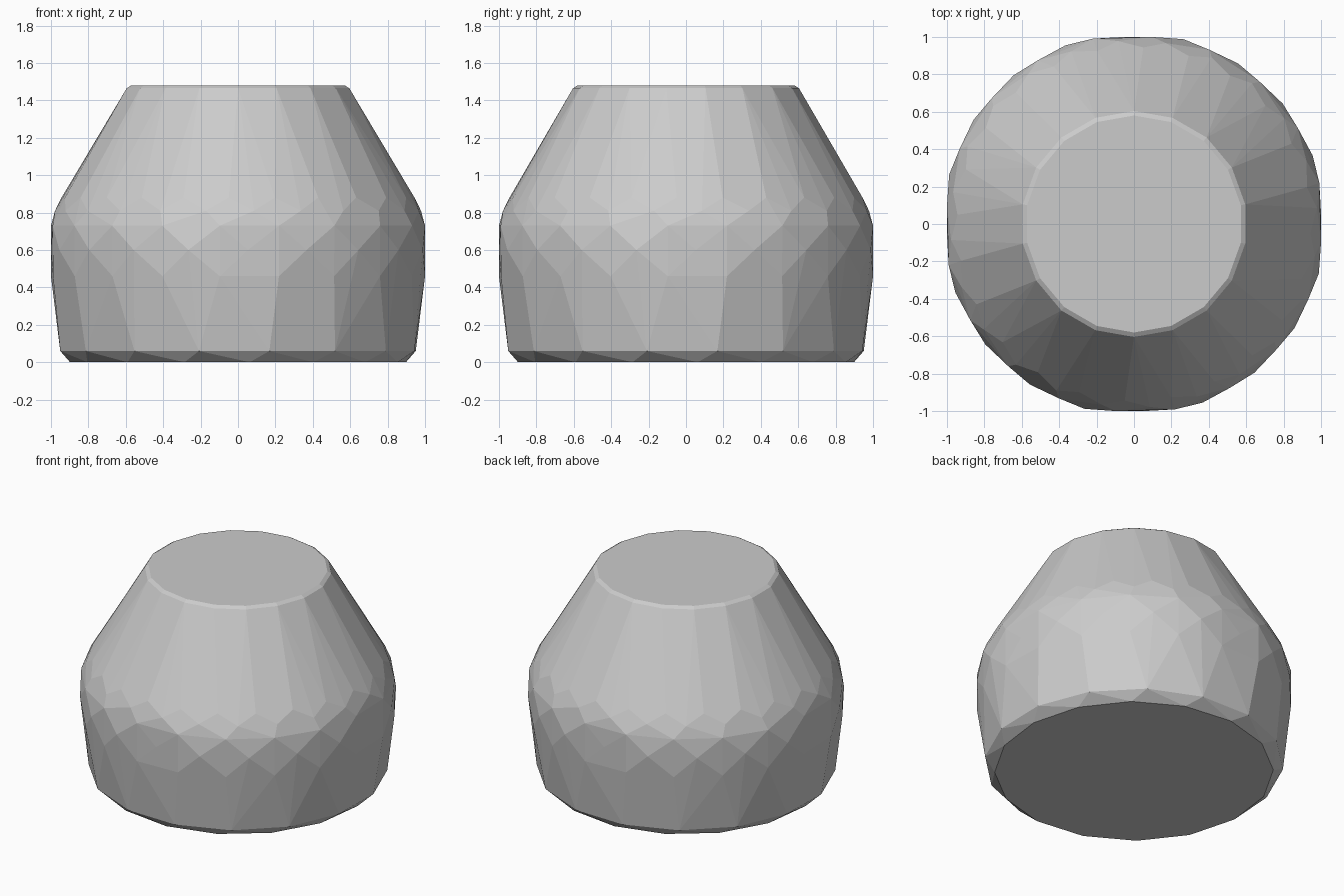
import bpy, bmesh
from math import sin, cos, tau, radians

if "Cube" in bpy.data.objects:
    bpy.data.objects.remove(bpy.data.objects["Cube"])

# Profile rings: height, radius, sides, angular offset in degrees
RINGS = [
    (0.00, 0.90, 16, 4),
    (0.06, 0.965, 16, 10),
    (0.46, 1.013, 20, 12.5),
    (0.60, 1.023, 20, 3),
    (0.73, 1.015, 20, 12.5),
    (0.81, 0.982, 24, 5),
    (0.88, 0.945, 24, 12),
    (1.465, 0.604, 18, 10),
    (1.48, 0.58, 18, 10),
]

# Faceted body: staggered rings trimmed to the four side flats, wrapped in a hull
bm = bmesh.new()
for z, r, n, off in RINGS:
    for i in range(n):
        a = tau * i / n + radians(off)
        x = max(-1, min(1, r * cos(a)))
        y = max(-1, min(1, r * sin(a)))
        bm.verts.new((x, y, z))
hull = bmesh.ops.convex_hull(bm, input=bm.verts[:])
loose = [v for v in bm.verts if not v.link_faces]
bmesh.ops.delete(bm, geom=loose, context='VERTS')

# Merge nearly coplanar triangles into broad facets
bmesh.ops.dissolve_limit(bm, angle_limit=radians(2.5),
                         verts=bm.verts[:], edges=bm.edges[:])
bmesh.ops.recalc_face_normals(bm, faces=bm.faces[:])

mesh = bpy.data.meshes.new("tapered_body")
bm.to_mesh(mesh)
bm.free()
body = bpy.data.objects.new("tapered_body", mesh)
bpy.context.collection.objects.link(body)
